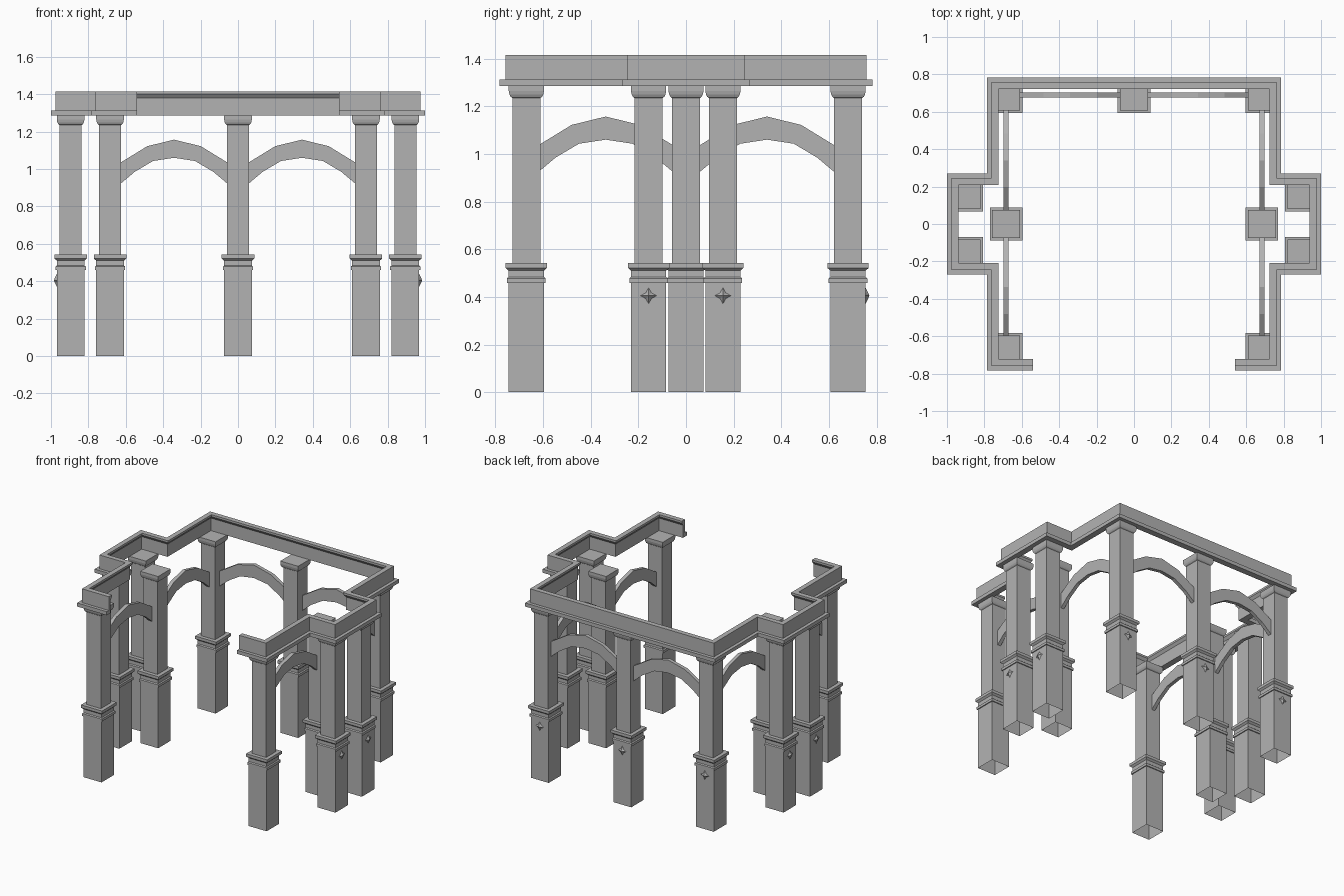
import bpy, bmesh
from math import pi, cos, sin
from mathutils import Vector, Matrix

cube = bpy.data.objects.get("Cube")
if cube:
    bpy.data.objects.remove(cube)

stone = bpy.data.materials.new("grey_stone")
stone.use_nodes = True
GREY = (0.45, 0.45, 0.45, 1)
stone.diffuse_color = GREY
stone.node_tree.nodes["Principled BSDF"].inputs["Base Color"].default_value = GREY


def make(name, bm, loc=(0, 0, 0), turn=0):
    bmesh.ops.recalc_face_normals(bm, faces=bm.faces)
    mesh = bpy.data.meshes.new(name)
    bm.to_mesh(mesh)
    bm.free()
    mesh.materials.append(stone)
    obj = bpy.data.objects.new(name, mesh)
    obj.matrix_world = Matrix.Translation(loc) @ Matrix.Rotation(turn, 4, 'Z')
    bpy.context.collection.objects.link(obj)
    return obj


def bridge(bm, rings, closed=True):
    """Join successive rings of vertices with quads."""
    for a, b in zip(rings, rings[1:]):
        n = len(a)
        for i in range(n if closed else n - 1):
            j = (i + 1) % n
            bm.faces.new((a[i], a[j], b[j], b[i]))


# Square column: half width and height of each level, open underneath
COLUMN = [(.074, 0), (.074, .459), (.081, .459), (.081, .478), (.074, .484),
          (.074, .51), (.087, .522), (.087, .543), (.059, .543), (.059, 1.235),
          (.066, 1.24), (.071, 1.25), (.074, 1.265), (.074, 1.286)]


def column(name, x, y):
    bm = bmesh.new()
    rings = [[bm.verts.new((sx * w, sy * w, z))
              for sx, sy in ((-1, -1), (1, -1), (1, 1), (-1, 1))] for w, z in COLUMN]
    bridge(bm, rings)
    bm.faces.new(rings[-1])
    make(name, bm, (x, y, 0))


# Pointed star boss, facing +x before turning
def boss(name, x, y, turn):
    bm = bmesh.new()
    tip = bm.verts.new((.016, 0, 0))
    rim = []
    for i in range(8):
        r = .018 if i % 2 else .036
        rim.append(bm.verts.new((-.001, r * cos(i * pi / 4), r * sin(i * pi / 4))))
    for i in range(8):
        bm.faces.new((tip, rim[i], rim[(i + 1) % 8]))
    make(name, bm, (x, y, .405), turn)


# Segmental arch along x, before turning
def arch(name, x, y, turn=0):
    upper = [(-.285, 1.035), (-.143, 1.122), (0, 1.157), (.143, 1.122), (.285, 1.035)]
    lower = [(.285, .922), (.21, .985), (.112, 1.043), (0, 1.06),
             (-.112, 1.043), (-.21, .985), (-.285, .922)]
    bm = bmesh.new()
    rings = [[bm.verts.new((px, d, z)) for px, z in upper + lower] for d in (-.0135, .0135)]
    bridge(bm, rings)
    for ring in rings:
        bm.faces.new(ring)
    make(name, bm, (x, y, 0), turn)


FRONT, BACK, SIDE, OUTER = -.67, .68, .684, .895

column("back_middle_column", 0, BACK)
boss("back_middle_boss", 0, BACK + .074, pi / 2)
for side, s in (("left", 1), ("right", -1)):
    column(side + "_front_column", s * SIDE, FRONT)
    column(side + "_middle_column", s * SIDE, 0)
    column(side + "_back_column", s * SIDE, BACK)
    boss(side + "_back_boss", s * SIDE, BACK + .074, pi / 2)
    for end, y in (("front", -.157), ("back", .155)):
        column(f"{side}_outer_{end}_column", s * OUTER, y)
        boss(f"{side}_outer_{end}_boss", s * (OUTER + .074), y, 0 if s > 0 else pi)
        arch(f"{side}_{end}_arch", s * SIDE, .34 if y > 0 else -.337, pi / 2)
    arch(side + "_rear_arch", s * .342, .69)

# Entablature: inward offset and height of the section, swept along the outer wall line
SECTION = [(0, 1.415), (0, 1.312), (-.024, 1.312), (-.024, 1.285),
           (.022, 1.285), (.022, 1.38), (.037, 1.4), (.037, 1.415)]
half = [(-.54, -.758), (-.762, -.758), (-.762, -.245), (-.976, -.245),
        (-.976, .245), (-.762, .245), (-.762, .758)]
path = [Vector(p) for p in half + [(-x, y) for x, y in reversed(half)]]


def inward(a, b):
    d = (b - a).normalized()
    return Vector((d.y, -d.x))


bm = bmesh.new()
rings = []
for i, p in enumerate(path):
    sides = [inward(path[k], path[k + 1]) for k in (i - 1, i) if 0 <= k < len(path) - 1]
    mitre = sum(sides, Vector((0, 0)))      # right-angle corners
    rings.append([bm.verts.new((*(p + mitre * d), z)) for d, z in SECTION])
bridge(bm, rings)
bm.faces.new(rings[0])
bm.faces.new(rings[-1])
make("entablature", bm)
